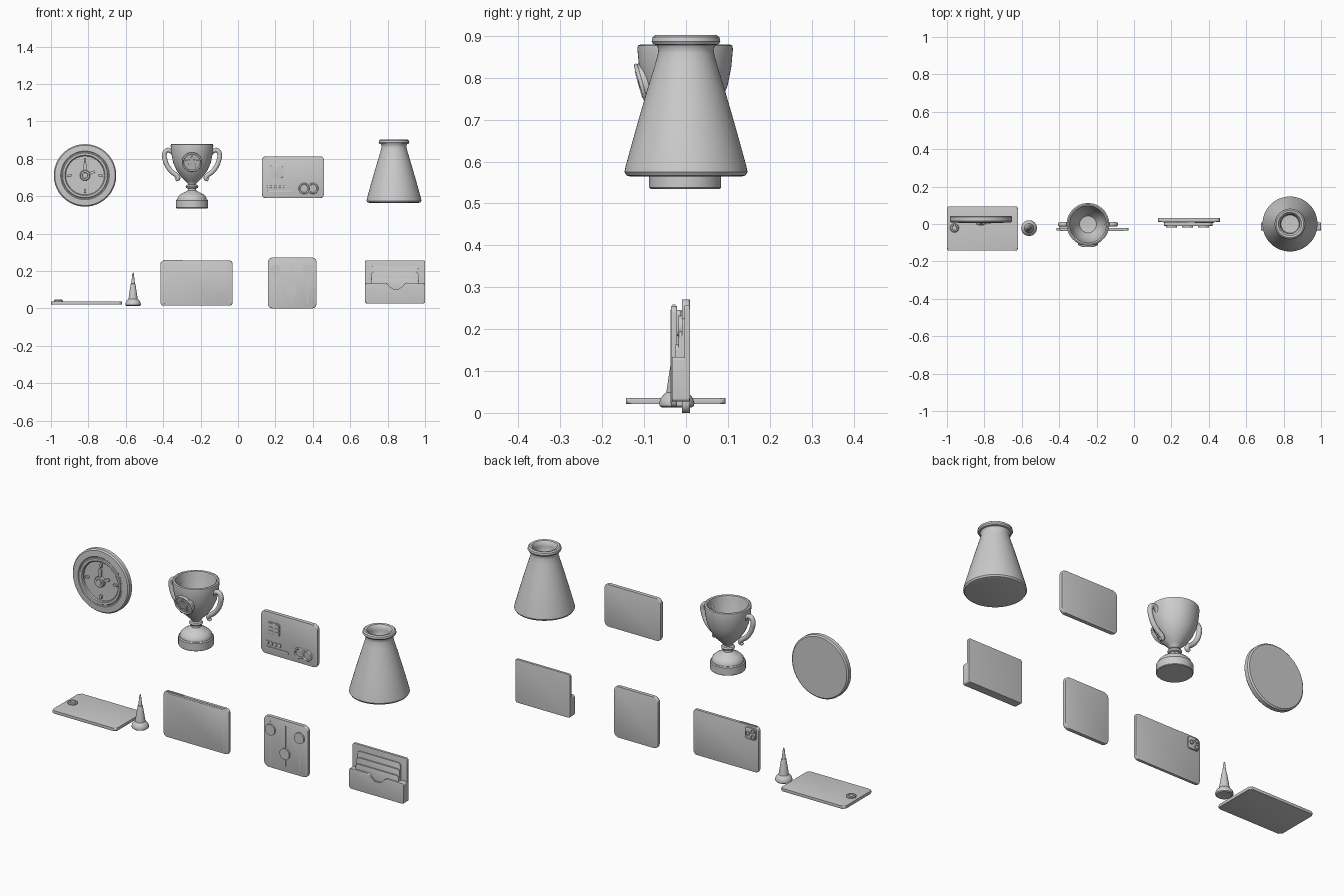
import bpy, bmesh
from math import sin, cos, pi, radians
from mathutils import Matrix, Vector

if "Cube" in bpy.data.objects:
    bpy.data.objects.remove(bpy.data.objects["Cube"])


def finish(name, bm, matrix=None):
    bmesh.ops.remove_doubles(bm, verts=bm.verts, dist=1e-5)
    bmesh.ops.recalc_face_normals(bm, faces=bm.faces)
    if matrix:
        bm.transform(matrix)
    me = bpy.data.meshes.new(name)
    bm.to_mesh(me)
    bm.free()
    ob = bpy.data.objects.new(name, me)
    bpy.context.collection.objects.link(ob)
    bpy.ops.object.select_all(action='DESELECT')
    ob.select_set(True)
    bpy.context.view_layer.objects.active = ob
    bpy.ops.object.shade_smooth_by_angle(angle=radians(35))
    return ob


def prism(name, pts, y0, y1, bevel=0.0, matrix=None):
    """Outline in x/z, extruded from y0 (front) to y1 (back)."""
    bm = bmesh.new()
    a = [bm.verts.new((x, y0, z)) for x, z in pts]
    b = [bm.verts.new((x, y1, z)) for x, z in pts]
    n = len(pts)
    caps = [bm.faces.new(a), bm.faces.new(b[::-1])]
    for i in range(n):
        bm.faces.new((a[i], b[i], b[(i + 1) % n], a[(i + 1) % n]))
    if bevel:
        edges = list({e for f in caps for e in f.edges})
        bmesh.ops.bevel(bm, geom=edges, offset=bevel, segments=3, profile=0.5, affect='EDGES')
    return finish(name, bm, matrix)


def rounded(x0, x1, z0, z1, r, n=6):
    out = []
    for cx, cz, a in ((x1 - r, z1 - r, 0), (x0 + r, z1 - r, 90), (x0 + r, z0 + r, 180), (x1 - r, z0 + r, 270)):
        out += [(cx + r * cos(radians(a + 90 * i / n)), cz + r * sin(radians(a + 90 * i / n))) for i in range(n + 1)]
    return out


def circle(x, z, r, n=40):
    return [(x + r * cos(2 * pi * i / n), z + r * sin(2 * pi * i / n)) for i in range(n)]


def lathe(name, pts, matrix, n=64):
    """Spin an (r, z) profile around z."""
    bm = bmesh.new()
    vs = [bm.verts.new((r, 0, z)) for r, z in pts]
    es = [bm.edges.new(p) for p in zip(vs, vs[1:])]
    bmesh.ops.spin(bm, geom=vs + es, cent=(0, 0, 0), axis=(0, 0, 1), angle=2 * pi, steps=n)
    return finish(name, bm, matrix)


def ring(name, R, r, matrix):
    """Torus whose axis is y after FRONT."""
    pts = [(R + r * cos(2 * pi * i / 12), r * sin(2 * pi * i / 12)) for i in range(13)]
    return lathe(name, pts, matrix, 48)


def at(x, y, z):
    return Matrix.Translation((x, y, z))


FRONT = Matrix.Rotation(radians(90), 4, 'X')  # local z becomes -y

# Wall clock: body with recessed dial, ticks, hands and hub
CX, CZ = -0.818, 0.711
lathe("clock_body", [(0, 0), (.160, 0), (.167, .006), (.167, .027), (.161, .034), (.130, .036), (.127, .033),
                     (.122, .033), (.119, .037), (.108, .037), (.104, .033), (.103, .024), (0, .024)],
      at(CX, .043, CZ) @ FRONT, 80)
for i in range(4):
    prism(f"clock_tick_{i}", rounded(-.006, .006, .072, .094, .005), .010, .021, .002,
          at(CX, 0, CZ) @ Matrix.Rotation(i * pi / 2, 4, 'Y'))
for name, angle, length in (("minute_hand", 0, .068), ("hour_hand", 68, .058)):
    prism(name, rounded(-.007, .007, 0, length, .006), .004, .014, .002,
          at(CX, 0, CZ) @ Matrix.Rotation(radians(angle), 4, 'Y'))
lathe("clock_hub", [(0, .03), (.028, .03), (.028, .044), (.025, .047), (.016, .047), (.014, .044), (.014, .050), (0, .051)],
      at(CX, .043, CZ) @ FRONT)

# Trophy: cup, foot, handles and emblem
TX, TY = -0.246, -0.002
lathe("trophy_cup", [(0, .82), (.0, .715), (.045, .72), (.072, .76), (.087, .80), (.096, .865), (.099, .877),
                     (.106, .880), (.113, .877), (.114, .868), (.110, .825), (.101, .780), (.084, .740),
                     (.060, .705), (.036, .681), (.024, .670), (.021, .662), (.030, .659), (.034, .651),
                     (.030, .643), (.022, .640), (.023, .630), (.036, .622), (.060, .611), (.075, .597),
                     (.079, .583), (.079, .575), (0, .575)][1:], at(TX, TY, 0))
lathe("trophy_base", [(0, .535), (.083, .535), (.086, .538), (.086, .577), (.082, .582), (0, .582)], at(TX, TY, 0))
for name, s in (("left_handle", -1), ("right_handle", 1)):
    cu = bpy.data.curves.new(name, 'CURVE')
    cu.dimensions = '3D'
    cu.bevel_depth, cu.bevel_resolution, cu.use_fill_caps = .0125, 4, True
    path = [(.098, .826), (.114, .842), (.134, .845), (.147, .828), (.144, .793), (.126, .752),
            (.102, .725), (.080, .708), (.075, .695), (.088, .686)]
    sp = cu.splines.new('BEZIER')
    sp.bezier_points.add(len(path) - 1)
    for bp, (x, z) in zip(sp.bezier_points, path):
        bp.co = (TX + s * x, TY, z)
        bp.handle_left_type = bp.handle_right_type = 'AUTO'
        bp.radius = .65 if z < .69 else 1
    ob = bpy.data.objects.new(name, cu)
    bpy.context.collection.objects.link(ob)
emblem = at(TX, TY - .100, .783) @ Matrix.Rotation(radians(16), 4, 'X')
prism("emblem_disc", circle(0, 0, .052), -.004, .018, .002, emblem)
ring("emblem_ring", .049, .005, emblem @ at(0, -.004, 0) @ FRONT)
star = [((.036 if i % 2 == 0 else .017) * sin(i * pi / 5), (.036 if i % 2 == 0 else .017) * cos(i * pi / 5)) for i in range(10)]
prism("emblem_star", star, -.011, .002, 0, emblem)

# Bank card: plate, chip, number bumps, name strip and linked rings
prism("card_plate", rounded(.128, .459, .589, .813, .02), .012, .032, .005)
prism("card_chip", rounded(.170, .240, .698, .764, .01), .008, .014, .001)
for i in range(2):
    for j in range(3):
        x, z = .175 + i * .036, .703 + j * .020
        prism(f"chip_contact_{i}{j}", rounded(x, x + .024, z, z + .016, .003, 3), .005, .010)
for i in range(4):
    x = .156 + i * .024
    prism(f"number_bump_{i}", rounded(x, x + .017, .640, .660, .006), .007, .014, .001)
prism("name_strip", rounded(.155, .290, .617, .629, .005), .007, .014, .001)
for i, x in enumerate((.353, .400)):
    ring(f"card_ring_{i}", .025, .0045, at(x, .011, .641) @ FRONT)

# Flask, hollow with rolled lip
lathe("flask", [(0, .564), (.132, .564), (.142, .567), (.147, .575), (.144, .590), (.119, .680), (.093, .770),
                (.074, .832), (.067, .858), (.066, .870), (.070, .878), (.078, .880), (.082, .887), (.080, .897),
                (.073, .902), (.062, .900), (.054, .890), (.051, .875), (.053, .855), (.048, .845), (0, .842)],
      at(.834, 0, 0))

# Flat pad with a round button
lay = at(0, 0, 0) @ Matrix.Rotation(radians(-90), 4, 'X')  # y -> -z, z -> y
prism("pad", rounded(-1, -.621, -.143, .094, .012), -.036, -.021, .006, lay)
lathe("pad_button", [(0, .03), (.024, .03), (.024, .042), (.020, .046), (.014, .046), (.012, .042), (0, .042)],
      at(-.960, -.021, 0), 40)

# Stylus-like cone on a domed foot
lathe("cone_pin", [(0, .016), (.036, .013), (.041, .017), (.042, .024), (.038, .036), (.030, .045), (.025, .049),
                   (.024, .056), (.013, .128), (.012, .131), (.010, .132), (.004, .184), (.002, .190), (0, .191)],
      at(-.561, -.022, 0), 48)

# Tablet: body, screen, edge button, rear camera block with lenses
prism("tablet_body", rounded(-.414, -.029, .014, .255, .016), -.036, -.021, .004)
prism("tablet_screen", rounded(-.392, -.056, .022, .247, .004), -.0375, -.03, .0005)
prism("tablet_button", rounded(-.398, -.300, .250, .259, .003), -.032, -.025, .001)
prism("camera_block", rounded(-.402, -.338, .184, .246, .012), -.024, -.013, .002)
for i, (x, z) in enumerate(((-.386, .231), (-.386, .200), (-.356, .216))):
    lathe(f"camera_lens_{i}", [(0, 0), (.011, 0), (.011, .008), (.008, .008), (.007, .005), (0, .005)],
          at(x, -.015, z) @ FRONT.inverted(), 32)

# Slider panel: plate, three rails and knobs
prism("slider_panel", rounded(.160, .419, .0, .271, .022), -.010, .009, .005)
for i, (x, z) in enumerate(((.200, .203), (.286, .096), (.371, .203))):
    prism(f"slider_rail_{i}", rounded(x - .003, x + .003, .028, .246, .002, 2), -.012, -.005)
    prism(f"slider_knob_{i}", circle(x, z, .029), -.018, -.006, .003)

# Card wallet: back plate, notched pocket and three cards
prism("wallet_back", rounded(.679, 1, .027, .257, .008), -.004, .009, .003)
dip = [(.845 + .055 * u, .134 - .031 * .5 * (1 + cos(pi * max(0, (abs(u) - .3) / .7))))
       for u in (1 - i / 8 for i in range(17))]
prism("wallet_pocket", rounded(.679, 1, .027, .134, .008)[:7] + dip + rounded(.679, 1, .027, .134, .008)[7:],
      -.034, .004, .003)
for i, top in enumerate((.225, .194, .163)):
    y = -.010 - i * .0075
    prism(f"wallet_card_{i}", rounded(.711, .964, .05, top, .014), y, y + .008, .0015)
